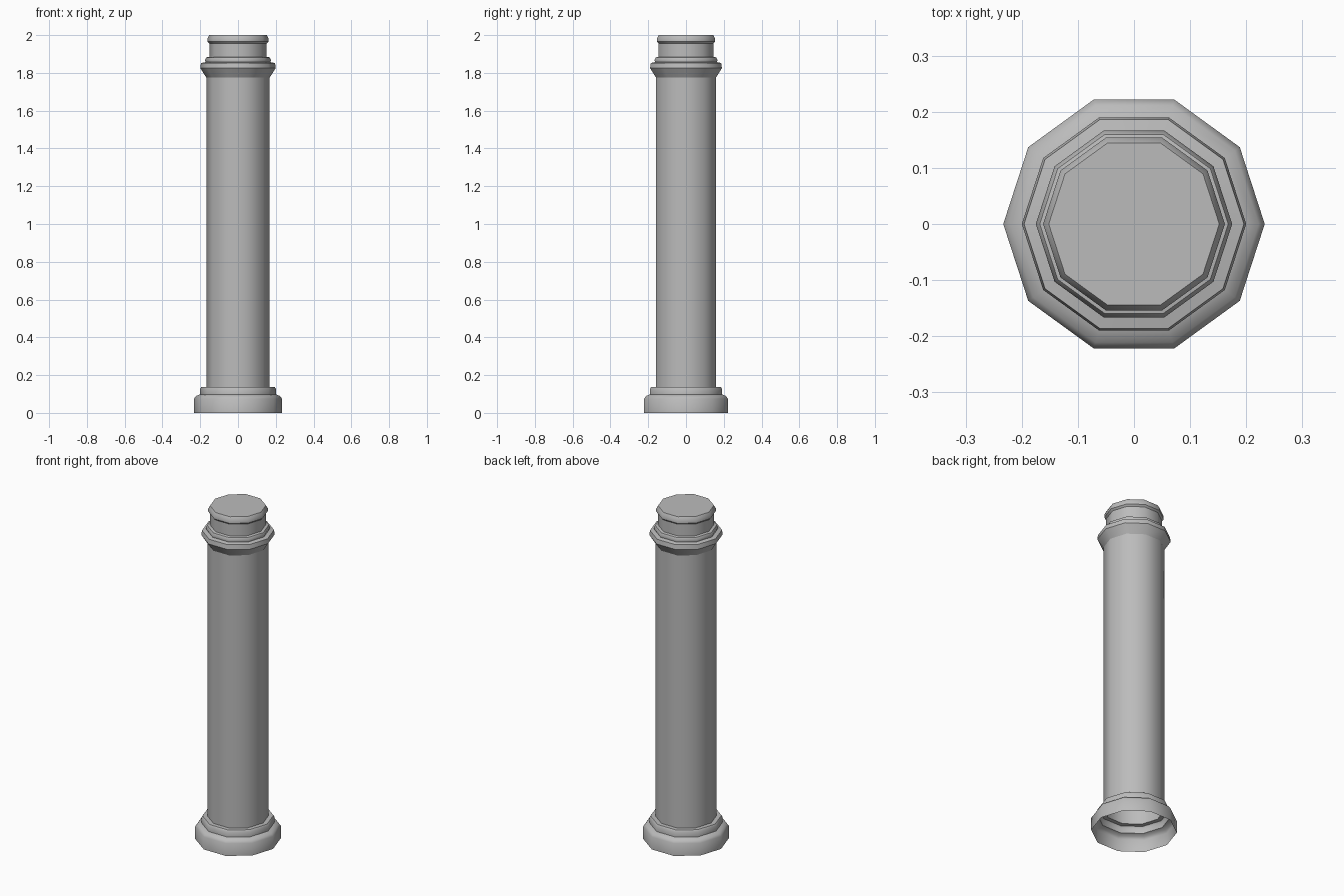
import bpy
import bmesh
import math

cube = bpy.data.objects.get("Cube")
if cube:
    bpy.data.objects.remove(cube, do_unlink=True)

SIDES = 10

stone = bpy.data.materials.new("grey_stone")
stone.use_nodes = True
stone.diffuse_color = (0.5, 0.5, 0.5, 1)
stone.node_tree.nodes["Principled BSDF"].inputs["Base Color"].default_value = (0.5, 0.5, 0.5, 1)


def lathe(name, profile, cap_top=False):
    """Turn a (radius, height) profile into a ten-sided shell, open below."""
    bm = bmesh.new()
    rings = []
    for r, z in profile:
        rings.append([bm.verts.new((r * math.cos(a), r * math.sin(a), z))
                      for a in (math.tau * i / SIDES for i in range(SIDES))])
    for low, high in zip(rings, rings[1:]):
        for i in range(SIDES):
            j = (i + 1) % SIDES
            bm.faces.new((low[i], low[j], high[j], high[i]))
    if cap_top:
        bm.faces.new(rings[-1])
    mesh = bpy.data.meshes.new(name)
    bm.to_mesh(mesh)
    bm.free()
    mesh.materials.append(stone)
    obj = bpy.data.objects.new(name, mesh)
    bpy.context.collection.objects.link(obj)
    bpy.ops.object.select_all(action="DESELECT")
    obj.select_set(True)
    bpy.context.view_layer.objects.active = obj
    bpy.ops.object.shade_smooth_by_angle(angle=math.radians(40))
    return obj


# Stepped plinth, hollow underneath
lathe("base", [(0.233, 0), (0.233, 0.075), (0.222, 0.09), (0.2, 0.098),
               (0.2, 0.128), (0.193, 0.138), (0.167, 0.138)])

# Plain shaft
lathe("shaft", [(0.167, 0.138), (0.167, 1.775)])

# Flared collar with a small ring above it
lathe("capital", [(0.167, 1.775), (0.2, 1.825), (0.196, 1.852), (0.172, 1.857),
                  (0.175, 1.868), (0.168, 1.882), (0.152, 1.885)])

# Neck with a rounded lip and flat top
lathe("neck", [(0.152, 1.885), (0.152, 1.955), (0.162, 1.965),
               (0.162, 1.982), (0.152, 2.0)], cap_top=True)
